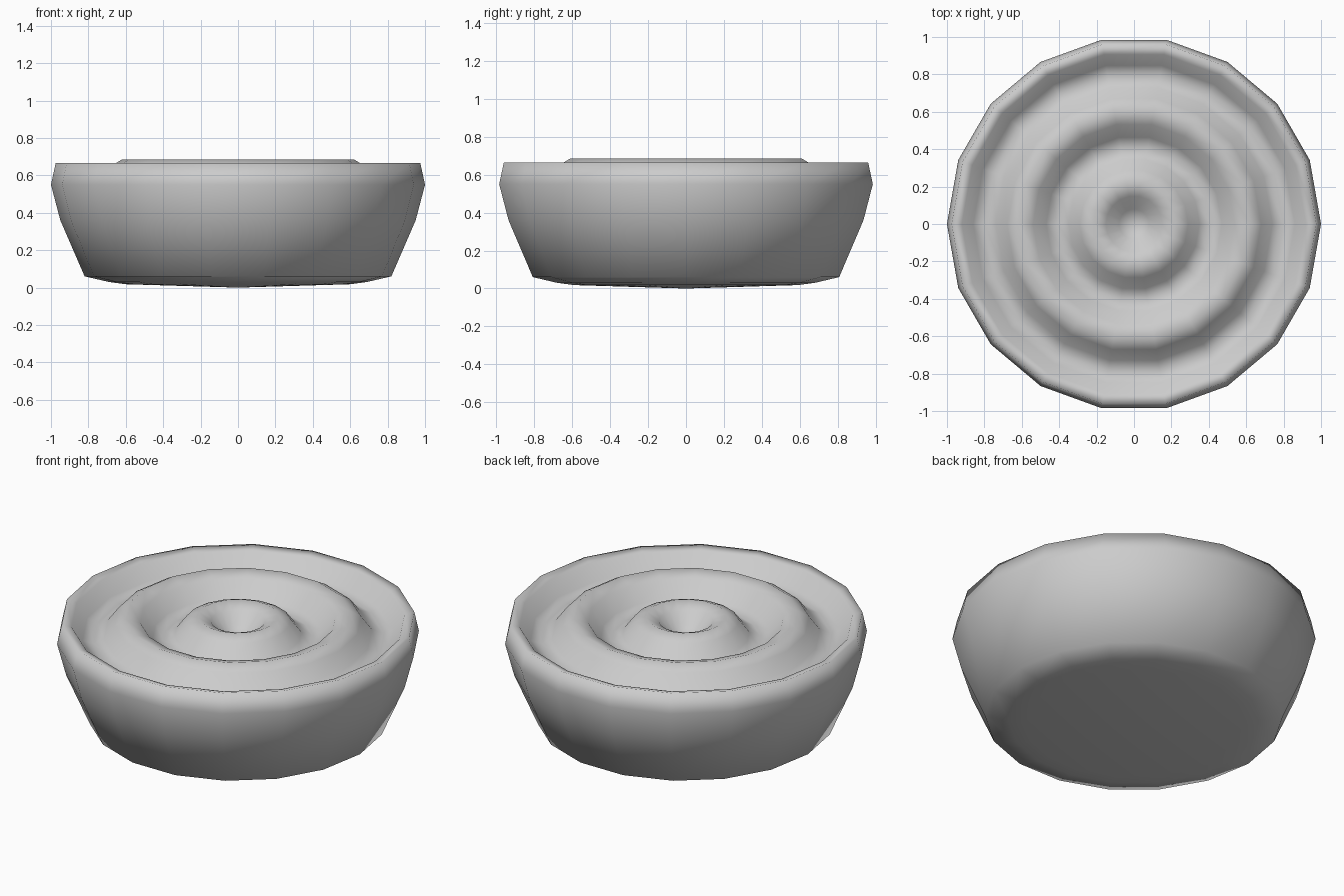
import bpy, bmesh, math

if "Cube" in bpy.data.objects:
    bpy.data.objects.remove(bpy.data.objects["Cube"])

SIDES = 18

# Profile (radius, height) from the underside, up the wall, over the ripples to the centre pit
PROFILE = [
    (0.0, 0.0), (0.60, 0.018), (0.69, 0.03), (0.82, 0.06),
    (0.95, 0.36), (1.0, 0.55), (0.975, 0.665),
    (0.92, 0.65), (0.86, 0.565), (0.80, 0.545), (0.74, 0.57), (0.68, 0.65),
    (0.62, 0.685), (0.54, 0.66), (0.47, 0.57), (0.41, 0.545), (0.35, 0.57),
    (0.29, 0.65), (0.22, 0.68), (0.15, 0.65), (0.08, 0.57), (0.0, 0.54),
]


def lathe(name, profile, sides):
    bm = bmesh.new()
    rings = []
    for r, z in profile:
        n = 1 if r == 0 else sides
        rings.append([bm.verts.new((r * math.cos(2 * math.pi * i / sides),
                                    r * math.sin(2 * math.pi * i / sides), z))
                      for i in range(n)])
    for a, b in zip(rings, rings[1:]):
        for i in range(sides):
            j = (i + 1) % sides
            quad = [a[i % len(a)], a[j % len(a)], b[j % len(b)], b[i % len(b)]]
            bm.faces.new(list(dict.fromkeys(quad)))
    bmesh.ops.recalc_face_normals(bm, faces=bm.faces)
    for f in bm.faces:
        f.smooth = True
    mesh = bpy.data.meshes.new(name)
    bm.to_mesh(mesh)
    bm.free()
    obj = bpy.data.objects.new(name, mesh)
    bpy.context.collection.objects.link(obj)
    return obj


# Rounded body with concentric ripples on top
lathe("rippled_bowl", PROFILE, SIDES)
